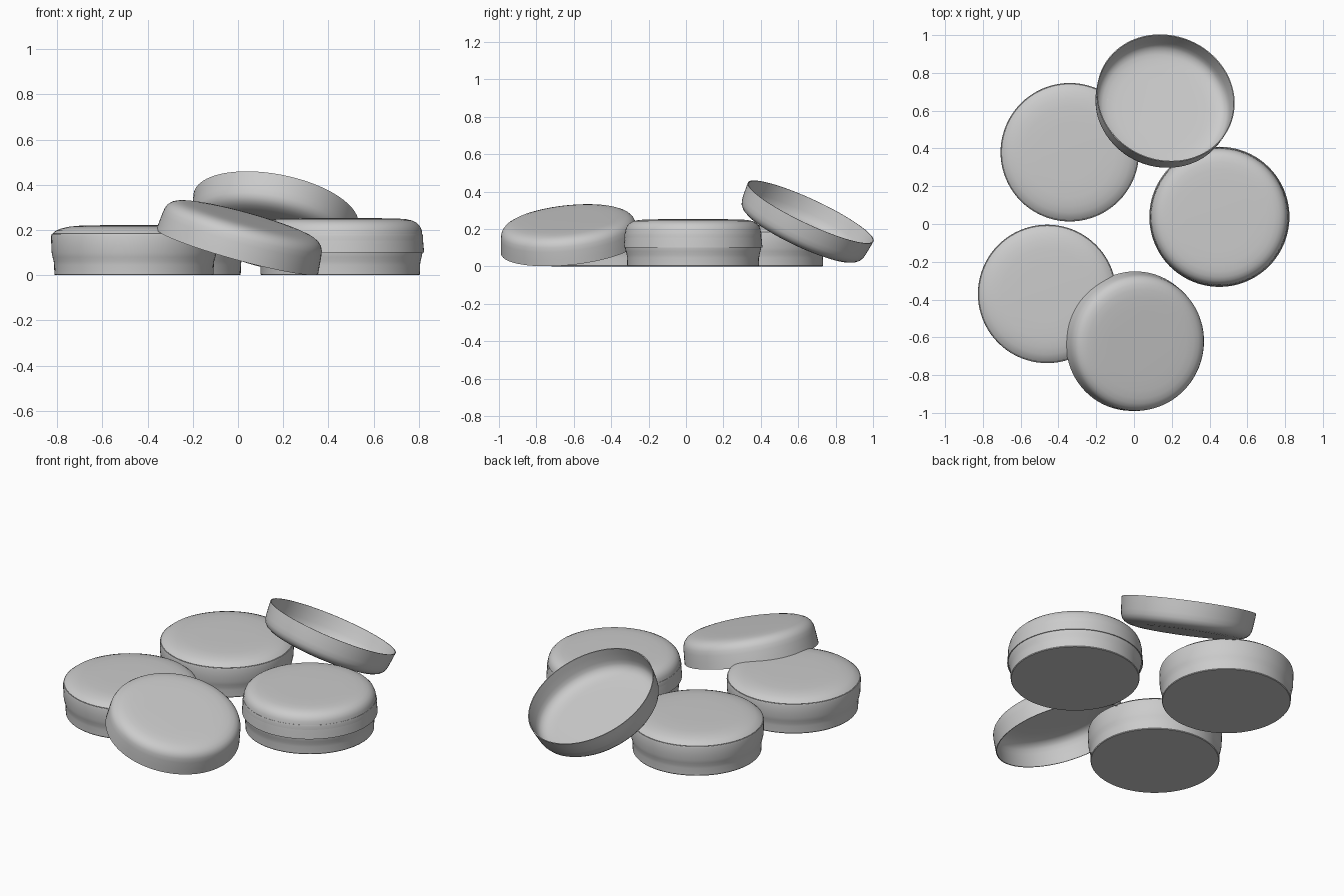
import bpy, bmesh, math
from mathutils import Vector

if "Cube" in bpy.data.objects:
    bpy.data.objects.remove(bpy.data.objects["Cube"])

SEG = 80


def lathe(name, profile):
    """Spin an (r, z) profile around z into a mesh."""
    bm = bmesh.new()
    vs = [bm.verts.new((r, 0, z)) for r, z in profile]
    es = [bm.edges.new(p) for p in zip(vs, vs[1:])]
    bmesh.ops.spin(bm, geom=vs + es, cent=(0, 0, 0), axis=(0, 0, 1),
                   angle=2 * math.pi, steps=SEG, use_duplicate=False)
    bmesh.ops.remove_doubles(bm, verts=bm.verts, dist=1e-5)
    bmesh.ops.recalc_face_normals(bm, faces=bm.faces)
    me = bpy.data.meshes.new(name)
    bm.to_mesh(me)
    bm.free()
    return me


# tin base: narrow foot flaring to a straight wall
tin = lathe("tin", [(0, 0), (.349, 0), (.352, .004), (.353, .045), (.355, .062),
                    (.36, .08), (.364, .1), (.3655, .13), (.3665, .172),
                    (.364, .182), (.352, .182), (.35, .175), (0, .175)])
# domed filling that sits in the tin
filling = lathe("filling", [(0, .176), (.358, .176), (.361, .184), (.345, .197), (.32, .207),
                            (.285, .215), (.24, .219), (.15, .221), (0, .221)])
# thin hollow lid with rounded shoulder, rim at z = 0
lid = lathe("lid", [(0, .152), (.18, .152), (.25, .151), (.29, .148), (.318, .142),
                    (.338, .132), (.352, .118), (.36, .1), (.364, .075), (.368, .035),
                    (.371, 0), (.366, 0), (.363, .035), (.359, .075), (.354, .1),
                    (.346, .114), (.332, .128), (.314, .136), (.288, .142),
                    (.25, .145), (.18, .146), (0, .146)])


def place(name, mesh, loc, axis=(0, 0, 1)):
    o = bpy.data.objects.new(name, mesh)
    o.location = loc
    o.rotation_mode = 'QUATERNION'
    o.rotation_quaternion = Vector((0, 0, 1)).rotation_difference(Vector(axis))
    bpy.context.collection.objects.link(o)
    return o


def lean(tilt, az):
    t, a = math.radians(tilt), math.radians(az)
    return Vector((math.sin(t) * math.cos(a), math.sin(t) * math.sin(a), math.cos(t)))


parts = []
# three tins
for label, x, y in (("front", -.46, -.37), ("back", -.34, .38), ("closed", .452, .038)):
    parts.append(place(label + "_tin", tin, (x, y, 0)))
    parts.append(place(label + "_filling", filling, (x, y, 0)))
# lids: fitted, leaning, and upturned
parts.append(place("closed_lid", lid, (.452, .038, .1)))
parts.append(place("leaning_lid", lid, (-.003, -.62, .106), lean(16.5, -21)))
parts.append(place("upturned_lid", lid, (.168, .667, .291), -lean(27, 67)))

# smooth shading with crisp rims
for o in parts:
    o.select_set(True)
bpy.context.view_layer.objects.active = parts[0]
bpy.ops.object.shade_smooth_by_angle(angle=math.radians(35))
